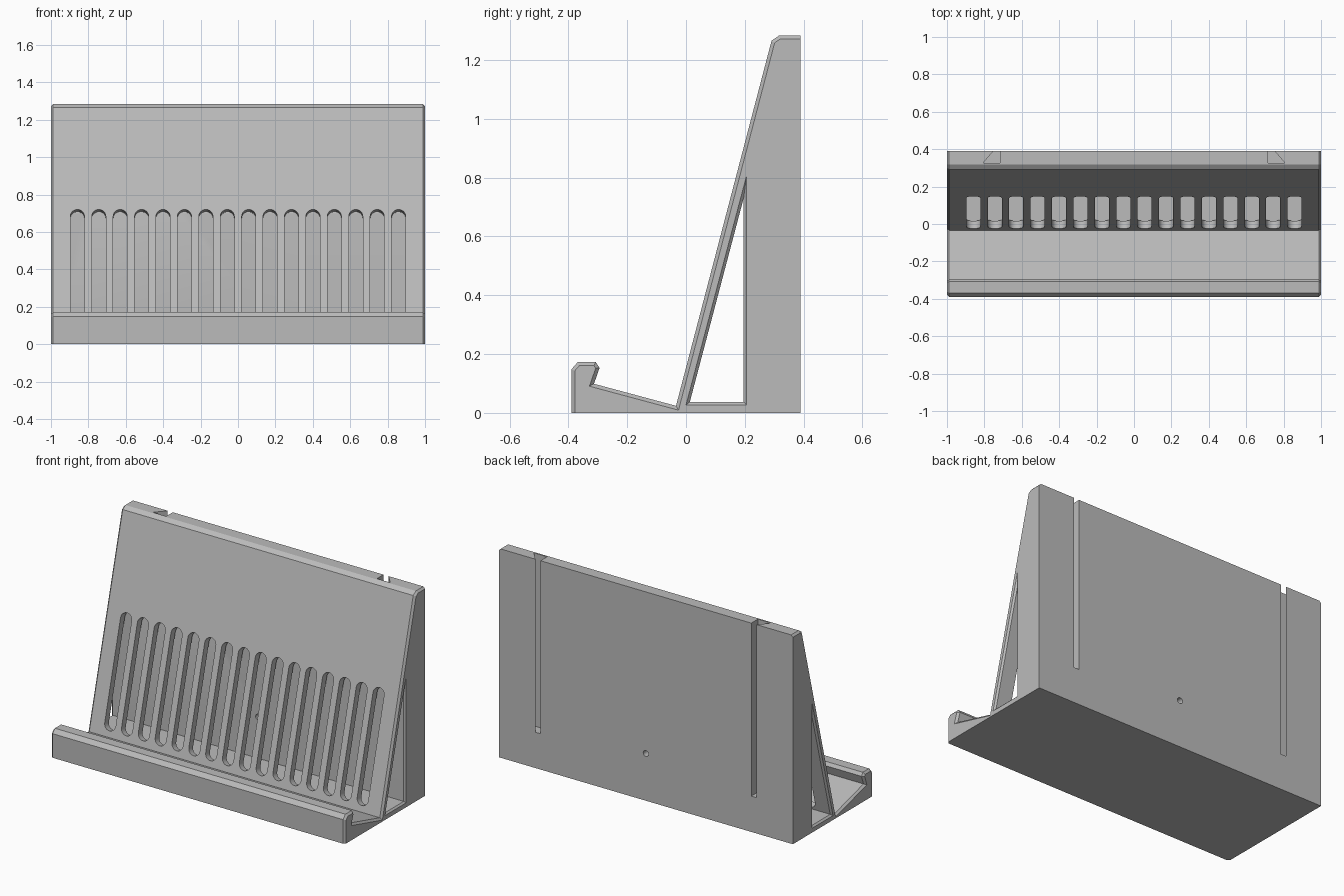
import bpy, bmesh, math
from mathutils import Vector, Matrix

if "Cube" in bpy.data.objects:
    bpy.data.objects.remove(bpy.data.objects["Cube"])

C = 0.012  # edge chamfer size

grey = bpy.data.materials.new("plain grey")
grey.diffuse_color = (0.5, 0.5, 0.5, 1)
grey.use_nodes = True
grey.node_tree.nodes["Principled BSDF"].inputs["Base Color"].default_value = grey.diffuse_color


def offset(poly, dists):
    """Move each edge of a counter-clockwise polygon inward by its distance."""
    n = len(poly)
    lines = []
    for i in range(n):
        p, q = Vector(poly[i]), Vector(poly[(i + 1) % n])
        d = (q - p).normalized()
        lines.append((p + Vector((-d.y, d.x)) * dists[i], d))
    out = []
    for i in range(n):
        (p, d), (q, e) = lines[i - 1], lines[i]
        t = (q - p).cross(e) / d.cross(e)
        out.append(tuple(p + d * t))
    return out


def loft(name, sections, matrix=Matrix()):
    """Skin matching (distance, polygon) sections; polygon is (a, b) in the y-z plane."""
    bm = bmesh.new()
    rings = [[bm.verts.new(matrix @ Vector((x, a, b))) for a, b in poly] for x, poly in sections]
    n = len(rings[0])
    for r, s in zip(rings, rings[1:]):
        for i in range(n):
            j = (i + 1) % n
            bm.faces.new((r[i], r[j], s[j], s[i]))
    bm.faces.new(rings[0])
    bm.faces.new(rings[-1])
    bmesh.ops.recalc_face_normals(bm, faces=bm.faces)
    me = bpy.data.meshes.new(name)
    bm.to_mesh(me)
    bm.free()
    me.materials.append(grey)
    ob = bpy.data.objects.new(name, me)
    bpy.context.collection.objects.link(ob)
    return ob


def cut(target, cutter):
    mod = target.modifiers.new("cut", "BOOLEAN")
    mod.operation, mod.solver, mod.object = "DIFFERENCE", "EXACT", cutter
    bpy.context.view_layer.objects.active = target
    bpy.ops.object.modifier_apply(modifier=mod.name)
    bpy.data.objects.remove(cutter)


# Stand body: side profile, chamfered at both ends except on the base and back
profile = [(-0.39, 0), (0.39, 0), (0.39, 1.284), (0.317, 1.284), (0.291, 1.266),
           (-0.034, 0.024), (-0.313, 0.099), (-0.294, 0.153), (-0.307, 0.173),
           (-0.368, 0.173), (-0.39, 0.148)]
small = offset(profile, [0, 0] + [C] * 9)
stand = loft("stand_body", [(-1, small), (C - 1, profile), (1 - C, profile), (1, small)])

# Triangular tunnel through the body, flared at both ends
mouth = [(0, 0.027), (0.206, 0.027), (0.206, 0.807)]
core = offset(mouth, [0.01] * 3)
flare = offset(core, [-0.02] * 3)
cut(stand, loft("tunnel_cutter", [(-1.01, flare), (-0.99, core), (0.99, core), (1.01, flare)]))

# Row of round-ended vents square to the sloping front panel
foot, head = Vector((0, -0.034, 0.024)), Vector((0, 0.291, 1.266))
up = (head - foot).normalized()
normal = Vector((0, -up.z, up.y))
R, LOW, HIGH = 0.0375, 0.075, 0.682
vent = []
for k in range(13):
    a = math.pi * k / 12
    vent.append((R * math.cos(a), HIGH + R * math.sin(a)))
for k in range(13):
    a = math.pi + math.pi * k / 12
    vent.append((R * math.cos(a), LOW + R * math.sin(a)))
for i in range(16):
    x = (i - 7.5) * 0.1145
    frame = Matrix((normal, (1, 0, 0), up)).transposed().to_4x4()
    frame.translation = foot + Vector((x, 0, 0))
    cut(stand, loft("vent_cutter", [(-0.052, vent), (0.03, vent)], frame))

# Mirrored half-dovetail hanging grooves in the back, open at the top
upright = Matrix(((0, 1, 0, 0), (0, 0, 1, 0), (1, 0, 0, 0), (0, 0, 0, 1)))
for s in (-1, 1):
    groove = [(s * 0.717, 0.326), (s * 0.807, 0.326), (s * 0.743, 0.40), (s * 0.717, 0.40)]
    cut(stand, loft("groove_cutter", [(0.22, groove), (1.32, groove)], upright))

# Small screw hole through the back wall
circle = [(0.018 * math.cos(math.tau * k / 24), 0.29 + 0.018 * math.sin(math.tau * k / 24))
          for k in range(24)]
backward = Matrix(((0, 1, 0, 0), (1, 0, 0, 0), (0, 0, 1, 0), (0, 0, 0, 1)))
cut(stand, loft("screw_cutter", [(0.15, circle), (0.42, circle)], backward))

# Smooth the rounded vent ends, keep other edges crisp
stand.select_set(True)
bpy.context.view_layer.objects.active = stand
bpy.ops.object.shade_smooth_by_angle(angle=math.radians(20))
